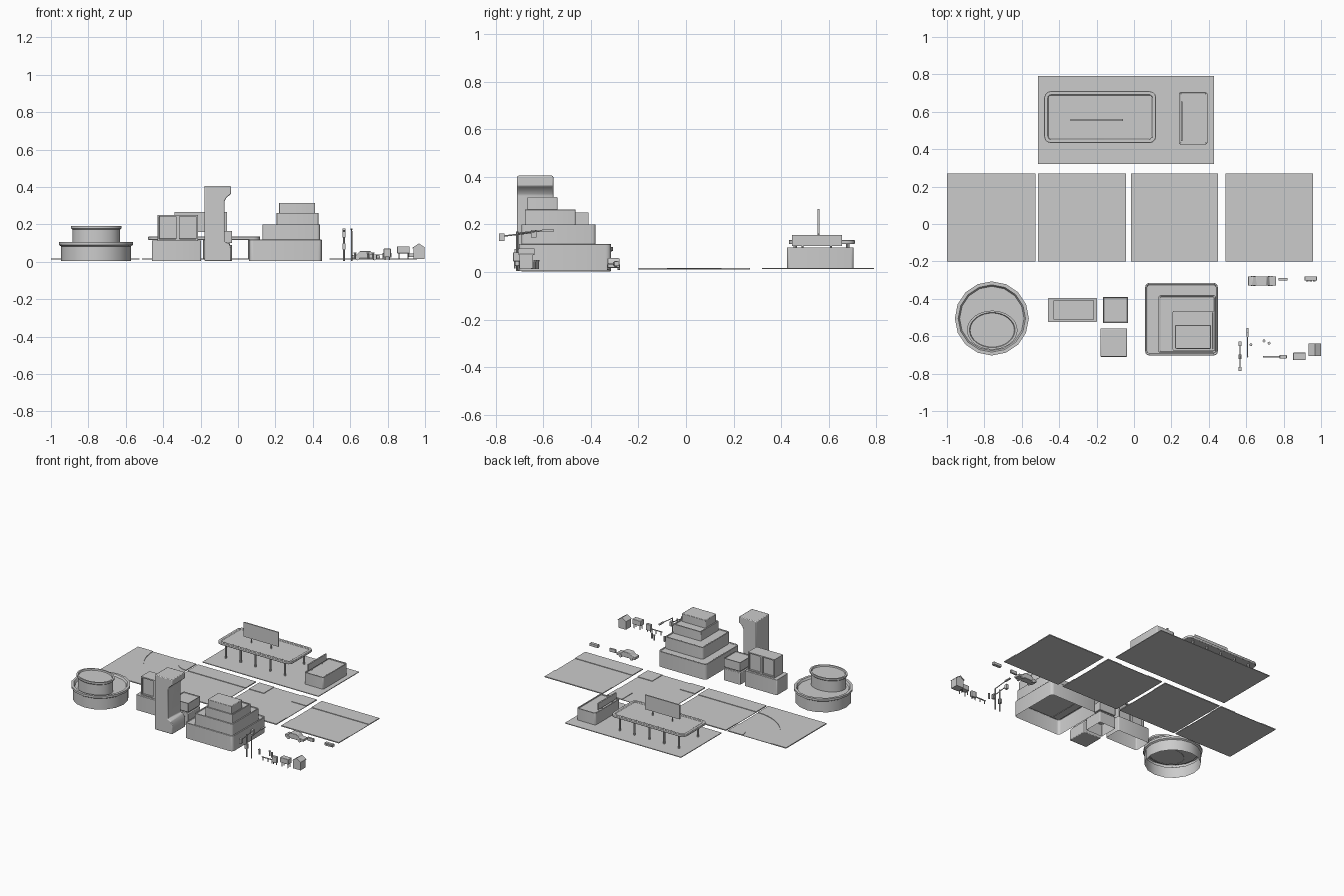
import bpy, bmesh, math
from mathutils import Matrix, Vector

if "Cube" in bpy.data.objects:
    bpy.data.objects.remove(bpy.data.objects["Cube"])


def finish(name, bm, bevel=0.0):
    bmesh.ops.recalc_face_normals(bm, faces=bm.faces)
    me = bpy.data.meshes.new(name)
    bm.to_mesh(me)
    bm.free()
    ob = bpy.data.objects.new(name, me)
    bpy.context.collection.objects.link(ob)
    if bevel:
        m = ob.modifiers.new("soft_edges", 'BEVEL')
        m.width, m.segments, m.limit_method = bevel, 2, 'ANGLE'
    bpy.context.view_layer.objects.active = ob
    bpy.ops.object.select_all(action='DESELECT')
    ob.select_set(True)
    bpy.ops.object.shade_smooth_by_angle(angle=math.radians(35))
    return ob


def box(name, x, y, z, corner=0.0, bevel=0.0, lip=0.0, drop=0.006, hollow=False):
    """Box from (min, max) ranges: rounded upright corners, sunk roof, open base."""
    bm = bmesh.new()
    size = Vector((x[1] - x[0], y[1] - y[0], z[1] - z[0]))
    mid = Vector((sum(x) / 2, sum(y) / 2, sum(z) / 2))
    bmesh.ops.create_cube(bm, size=1, matrix=Matrix.Translation(mid) @ Matrix.Diagonal((*size, 1)))
    if corner:
        up = [e for e in bm.edges if abs(e.verts[0].co.z - e.verts[1].co.z) > size.z / 2]
        bmesh.ops.bevel(bm, geom=up, offset=corner, segments=3, profile=0.5, affect='EDGES')
    bm.normal_update()
    if lip:
        top = [f for f in bm.faces if f.normal.z > 0.9]
        bmesh.ops.inset_region(bm, faces=top, thickness=lip)
        ring = bmesh.ops.extrude_face_region(bm, geom=top)
        bmesh.ops.translate(bm, vec=(0, 0, -drop),
                            verts=[v for v in ring['geom'] if isinstance(v, bmesh.types.BMVert)])
        bmesh.ops.delete(bm, geom=[f for f in top if f.is_valid], context='FACES')
    if hollow:
        low = [f for f in bm.faces if f.normal.z < -0.9 and f.calc_center_median().z < z[0] + 1e-4]
        bmesh.ops.delete(bm, geom=low, context='FACES')
    return finish(name, bm, bevel)


def prism(name, pts, lo, hi, axis='z', bevel=0.0):
    """Outline extruded along z, or an (x, z) outline extruded along y."""
    bm = bmesh.new()
    put = (lambda a, b: (a, b, lo)) if axis == 'z' else (lambda a, b: (a, lo, b))
    f = bm.faces.new([bm.verts.new(put(a, b)) for a, b in pts])
    r = bmesh.ops.extrude_face_region(bm, geom=[f])
    d = (0, 0, hi - lo) if axis == 'z' else (0, hi - lo, 0)
    bmesh.ops.translate(bm, vec=d, verts=[v for v in r['geom'] if isinstance(v, bmesh.types.BMVert)])
    return finish(name, bm, bevel)


def rod(name, a, b, r, n=8):
    a, b = Vector(a), Vector(b)
    bm = bmesh.new()
    m = Matrix.Translation((a + b) / 2) @ (b - a).to_track_quat('Z', 'Y').to_matrix().to_4x4()
    bmesh.ops.create_cone(bm, cap_ends=True, segments=n, radius1=r, radius2=r, depth=(b - a).length, matrix=m)
    return finish(name, bm)


def lathe(name, cx, cy, prof, n, sy=1.0):
    """Revolved profile with closed roof and open base."""
    bm = bmesh.new()
    rings = [[bm.verts.new((cx + r * math.cos(2 * math.pi * i / n), cy + sy * r * math.sin(2 * math.pi * i / n), z))
              for i in range(n)] for r, z in prof]
    for p, q in zip(rings, rings[1:]):
        for i in range(n):
            j = (i + 1) % n
            bm.faces.new((p[i], p[j], q[j], q[i]))
    bm.faces.new(rings[-1])
    return finish(name, bm)


# Road tiles: thin asphalt with raised pavements
Y0, Y1, W = -0.2, 0.27, 0.12
for label, x0, x1 in (("curve", -1.0, -0.527), ("straight", -0.513, -0.043),
                      ("crossing", -0.016, 0.45), ("junction", 0.49, 0.957)):
    box(label + "_road", (x0, x1), (Y0, Y1), (0.011, 0.014))
    pave = (0.014, 0.018)
    if label == "curve":
        arc = lambda r: [(x1 - r * math.cos(t * math.pi / 24), Y1 - r * math.sin(t * math.pi / 24)) for t in range(13)]
        prism("inner_pavement", arc(W) + [(x1, Y1)], *pave)
        prism("outer_pavement", arc(0.35) + [(x1, Y0), (x0, Y0), (x0, Y1)], *pave)
        continue
    for side, ya, yb in (("back", Y1 - W, Y1), ("front", Y0, Y0 + W)):
        if label == "crossing":
            for xa, xb in ((x0, x0 + W), (x1 - W, x1)):
                box("corner_pavement", (xa, xb), (ya, yb), pave)
        else:
            box(side + "_pavement", (x0, x1), (ya, yb), pave)

# Filling station
box("station_ground", (-0.513, 0.428), (0.32, 0.79), (0.012, 0.017))
box("station_canopy", (-0.48, 0.118), (0.433, 0.71), (0.117, 0.135), corner=0.035, bevel=0.003, lip=0.02)
box("canopy_sign", (-0.34, -0.06), (0.552, 0.561), (0.16, 0.265))
for x in (-0.28, -0.12):
    rod("canopy_sign_post", (x, 0.557, 0.127), (x, 0.557, 0.165), 0.004)
for x in (-0.42, -0.30, -0.18, -0.06, 0.06):
    for y in (0.46, 0.68):
        rod("canopy_column", (x, y, 0.012), (x, y, 0.12), 0.007)
box("station_shop", (0.24, 0.393), (0.425, 0.705), (0.015, 0.103), corner=0.012, bevel=0.003, lip=0.008)
box("shop_sign", (0.25, 0.26), (0.445, 0.655), (0.11, 0.155))
for y in (0.49, 0.61):
    rod("shop_sign_post", (0.255, y, 0.095), (0.255, y, 0.112), 0.004)

# Round two-tier building
lathe("round_lower_tier", -0.76, -0.505, [(0.187, 0.003), (0.187, 0.083), (0.198, 0.09), (0.198, 0.106),
                                          (0.18, 0.106), (0.172, 0.092)], 16)
lathe("round_upper_tier", -0.758, -0.567, [(0.127, 0.09), (0.127, 0.172), (0.135, 0.178), (0.135, 0.191),
                                           (0.122, 0.191), (0.118, 0.182)], 32, 0.77)

# Twin-window building
box("window_house_base", (-0.46, -0.197), (-0.525, -0.395), (0.003, 0.115), corner=0.008, bevel=0.004, hollow=True)
bm = bmesh.new()
for x0, x1 in ((-0.43, -0.3225), (-0.3225, -0.215)):
    m = Matrix.Translation(((x0 + x1) / 2, -0.46, 0.182)) @ Matrix.Diagonal((x1 - x0, 0.1, 0.136, 1))
    bmesh.ops.create_cube(bm, size=1, matrix=m)
bm.normal_update()
panes = [f for f in bm.faces if abs(f.normal.y) > 0.9]
bmesh.ops.inset_individual(bm, faces=panes, thickness=0.012)
bmesh.ops.inset_individual(bm, faces=panes, thickness=0.001, depth=-0.012)
finish("window_house_upper", bm)

# Small shop block with a groove between floors
box("small_block_lower", (-0.166, -0.032), (-0.53, -0.39), (0.003, 0.09), bevel=0.004, hollow=True)
box("small_block_groove", (-0.156, -0.042), (-0.52, -0.40), (0.085, 0.105))
box("small_block_upper", (-0.166, -0.032), (-0.53, -0.39), (0.1, 0.165), bevel=0.004, lip=0.006)

# Tower with a recessed side
prism("tower", [(-0.18, 0.005), (-0.037, 0.005), (-0.037, 0.075), (-0.05, 0.1), (-0.072, 0.108), (-0.072, 0.325),
                (-0.06, 0.345), (-0.037, 0.362), (-0.037, 0.405), (-0.18, 0.405)], -0.71, -0.558, 'y', 0.005)

# Stepped building
for i, (x, y, z) in enumerate((((0.06, 0.448), (-0.703, -0.315), (0.005, 0.118)),
                               ((0.13, 0.438), (-0.692, -0.38), (0.11, 0.2)),
                               ((0.207, 0.43), (-0.677, -0.465), (0.192, 0.262)),
                               ((0.22, 0.412), (-0.667, -0.54), (0.255, 0.315)))):
    box(f"stepped_tier_{i + 1}", x, y, z, corner=(0.022, 0.015, 0.006, 0.006)[i], bevel=0.003,
        lip=0.009 if i < 3 else 0.0, drop=0.005, hollow=True)

# Car
prism("car_body", [(0.61, 0.018), (0.76, 0.018), (0.76, 0.034), (0.725, 0.038), (0.708, 0.058),
                   (0.655, 0.058), (0.635, 0.039), (0.61, 0.036)], -0.33, -0.28, 'y', 0.003)
for x in (0.638, 0.728):
    for y in (-0.327, -0.283):
        rod("car_wheel", (x, y - 0.005, 0.02), (x, y + 0.005, 0.02), 0.012, 12)

# Loose signal heads
box("signal_bar", (0.772, 0.822), (-0.302, -0.288), (0.022, 0.046), bevel=0.002)
box("signal_head", (0.912, 0.978), (-0.302, -0.28), (0.025, 0.045), bevel=0.002)
for x in (0.925, 0.945, 0.965):
    rod("signal_lens", (x, -0.308, 0.035), (x, -0.3, 0.035), 0.007, 10)

# Traffic light pole and street lamp
rod("traffic_pole", (0.567, -0.71, 0.005), (0.567, -0.71, 0.17), 0.005)
rod("traffic_arm", (0.567, -0.775, 0.15), (0.567, -0.635, 0.168), 0.003)
for y, z in ((-0.775, 0.15), (-0.71, 0.085), (-0.64, 0.165)):
    box("traffic_head", (0.558, 0.576), (y - 0.011, y + 0.011), (z - 0.02, z + 0.012))
rod("lamp_pole", (0.607, -0.71, 0.005), (0.607, -0.71, 0.165), 0.004)
rod("lamp_arm", (0.607, -0.71, 0.163), (0.607, -0.58, 0.176), 0.003)
box("lamp_head", (0.601, 0.613), (-0.605, -0.555), (0.17, 0.178))

# Street furniture
for x, y in ((0.625, -0.645), (0.695, -0.625), (0.722, -0.637)):
    rod("bollard", (x, y, 0.012), (x, y, 0.045), 0.006)
    rod("bollard_cap", (x, y, 0.045), (x, y, 0.05), 0.008)
box("bench_seat", (0.69, 0.785), (-0.715, -0.707), (0.036, 0.04))
for x in (0.7, 0.74, 0.775):
    rod("bench_leg", (x, -0.711, 0.012), (x, -0.711, 0.038), 0.003)
box("post_box", (0.778, 0.817), (-0.72, -0.7), (0.025, 0.07), bevel=0.003)
for x in (0.785, 0.81):
    rod("post_box_leg", (x, -0.71, 0.01), (x, -0.71, 0.028), 0.003)
box("news_stand", (0.85, 0.918), (-0.728, -0.688), (0.045, 0.083), bevel=0.003)
for x in (0.86, 0.908):
    for y in (-0.72, -0.696):
        rod("news_stand_leg", (x, y, 0.015), (x, y, 0.047), 0.003)
prism("kiosk", [(0.937, 0.015), (0.997, 0.015), (0.997, 0.075), (0.967, 0.094), (0.937, 0.075)], -0.7, -0.643, 'y')
for s in (-1, 1):
    xe = 0.967 + 0.033 * s
    prism("kiosk_roof", [(0.967, 0.093), (xe, 0.072), (xe, 0.076), (0.967, 0.098)], -0.705, -0.638, 'y')
